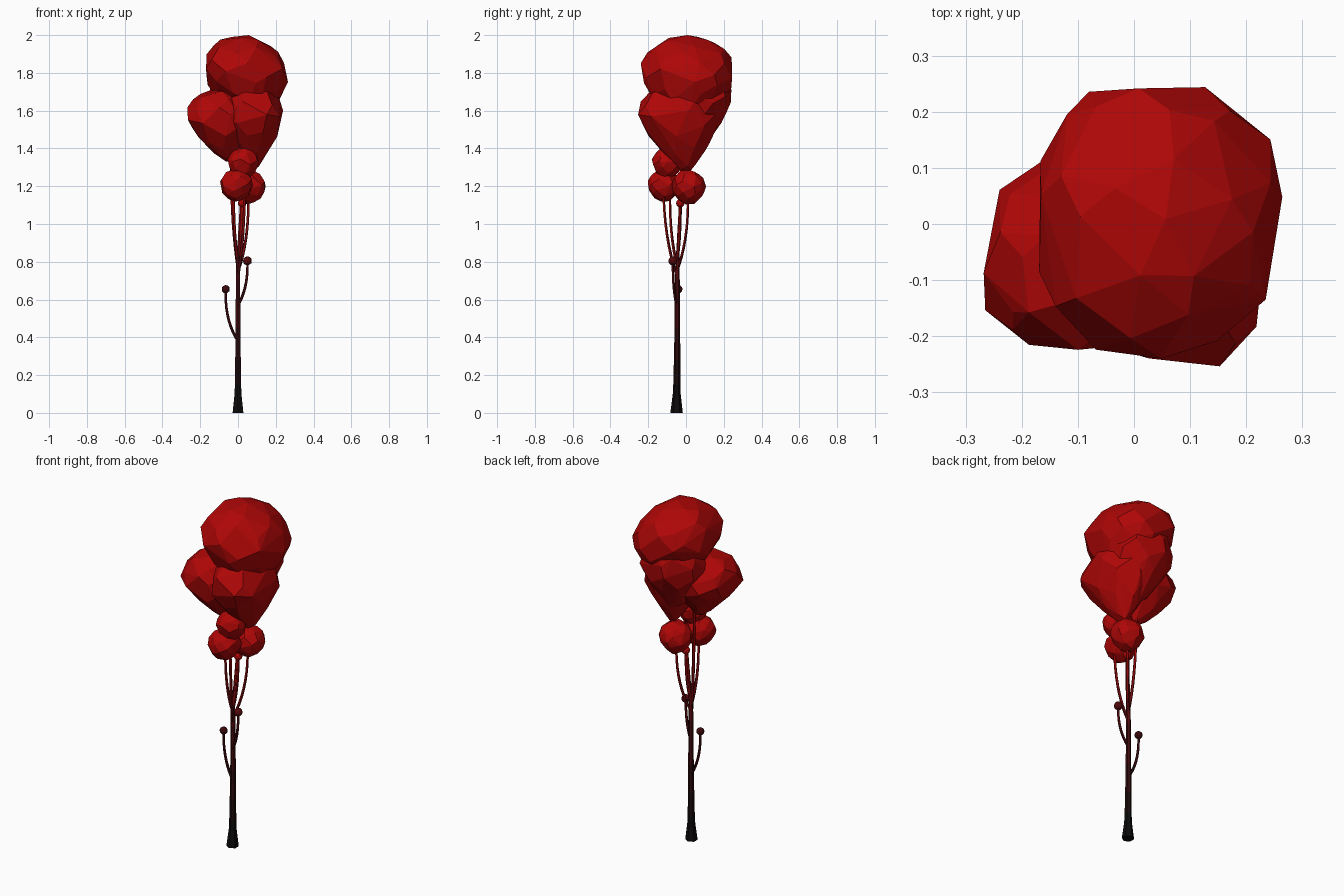
import bpy, bmesh, math, random
from mathutils import Vector

cube = bpy.data.objects.get("Cube")
if cube:
    bpy.data.objects.remove(cube)

# Colours run from charred black at the root to bright red at the crown
SHADES = [
    ("root black", 0.15, (0.004, 0.003, 0.003)),
    ("bark black", 0.28, (0.010, 0.003, 0.003)),
    ("bark brown", 0.45, (0.024, 0.003, 0.004)),
    ("dark maroon", 0.70, (0.050, 0.003, 0.004)),
    ("maroon", 0.83, (0.095, 0.003, 0.004)),
    ("deep red", 0.95, (0.19, 0.003, 0.004)),
    ("twig red", 1.08, (0.30, 0.003, 0.003)),
    ("crown red", 9.00, (0.43, 0.002, 0.002)),
]
MATS = []
for name, top, rgb in SHADES:
    m = bpy.data.materials.new(name)
    m.use_nodes = True
    m.diffuse_color = (*rgb, 1)
    bsdf = m.node_tree.nodes["Principled BSDF"]
    bsdf.inputs["Base Color"].default_value = (*rgb, 1)
    bsdf.inputs["Roughness"].default_value = 0.9
    MATS.append(m)


def finish(bm, name):
    """Turn a bmesh into an object, shading each face by its height."""
    bmesh.ops.recalc_face_normals(bm, faces=bm.faces)
    for f in bm.faces:
        z = f.calc_center_median().z
        f.material_index = next(i for i, s in enumerate(SHADES) if z < s[1])
    mesh = bpy.data.meshes.new(name)
    bm.to_mesh(mesh)
    bm.free()
    for m in MATS:
        mesh.materials.append(m)
    obj = bpy.data.objects.new(name, mesh)
    bpy.context.collection.objects.link(obj)
    return obj


def tube(name, points, radii, sides):
    """Loft horizontal rings along an upward path."""
    bm = bmesh.new()
    rings = []
    for p, r in zip(points, radii):
        rings.append([bm.verts.new(p + Vector((r * math.sin(a), r * math.cos(a), 0)))
                      for a in (math.tau * i / sides for i in range(sides))])
    for low, high in zip(rings, rings[1:]):
        for i in range(sides):
            j = (i + 1) % sides
            bm.faces.new((low[i], low[j], high[j], high[i]))
    bm.faces.new(rings[0])
    bm.faces.new(rings[-1])
    return finish(bm, name)


def branch(name, start, end, r0=0.009, r1=0.0065, steps=9):
    """A twig that swings outward, then climbs straight up to its tip."""
    a, c = Vector(start), Vector(end)
    b = Vector((c.x + (c.x - a.x) * 0.1, c.y + (c.y - a.y) * 0.1, a.z + (c.z - a.z) * 0.4))
    ts = [i / steps for i in range(steps + 1)]
    pts = [a * (1 - t) ** 2 + b * 2 * t * (1 - t) + c * t * t for t in ts]
    return tube(name, pts, [r0 + (r1 - r0) * t for t in ts], 5)


def blob(name, lo, hi, count, seed, apex, taper, boxy=1.0, lean=0.0):
    """Faceted hull filling the box lo..hi, its lower half narrowing to apex."""
    rng = random.Random(seed)
    lo, hi = Vector(lo), Vector(hi)
    pts = []
    for i in range(count):
        z = 1 - 2 * (i + 0.5) / count
        a = i * math.pi * (3 - math.sqrt(5)) + rng.uniform(-0.25, 0.25)
        r = math.sqrt(1 - z * z)
        v = Vector((r * math.cos(a), r * math.sin(a), z + rng.uniform(-0.06, 0.06)))
        v = v.normalized() * rng.uniform(0.97, 1.03)
        v.z = math.copysign(abs(v.z) ** boxy, v.z)
        pts.append(v)
    small = [min(p[k] for p in pts) for k in range(3)]
    large = [max(p[k] for p in pts) for k in range(3)]
    bm = bmesh.new()
    mid = (lo.z + hi.z) / 2 + 0.1 * taper * (hi.z - lo.z)
    for p in pts:
        q = Vector([lo[k] + (hi[k] - lo[k]) * (p[k] - small[k]) / (large[k] - small[k])
                    for k in range(3)])
        if q.z < mid:
            t = taper * (mid - q.z) / (mid - lo.z)
            q.x += (apex[0] - q.x) * t
            q.y += (apex[1] - q.y) * t
        q.x += lean * p.z
        bm.verts.new(q)
    bmesh.ops.convex_hull(bm, input=bm.verts)
    bmesh.ops.delete(bm, geom=[v for v in bm.verts if not v.link_faces], context='VERTS')
    # merge nearly coplanar triangles into broader facets
    bmesh.ops.dissolve_limit(bm, angle_limit=math.radians(7), verts=bm.verts, edges=bm.edges)
    return finish(bm, name)


# Trunk with flared foot
Y = -0.05
levels = [0, 0.05, 0.1, 0.15, 0.28, 0.36, 0.45, 0.57, 0.7, 0.76, 0.83, 0.89, 0.95, 1.02, 1.08, 1.3]
widths = [0.033, 0.027, 0.021, 0.019, 0.017, 0.016, 0.015, 0.014, 0.013, 0.012,
          0.009, 0.008, 0.008, 0.007, 0.007, 0.006]
trunk_path = [Vector((max(0, z - 0.8) * 0.05, Y + min(z, 0.4) * 0.01 + max(0, z - 0.8) * 0.05, z))
              for z in levels]
tube("trunk", trunk_path, widths, 6)

# Low twigs and their buds
buds = {
    "low": ((0, -0.045, 0.38), (-0.065, -0.04, 0.655), 0.022),
    "middle": ((0, Y, 0.57), (0.05, -0.07, 0.805), 0.024),
    "high": ((0, Y, 0.80), (0.022, -0.03, 1.11), 0.023),
}
for name, (start, end, r) in buds.items():
    branch(name + "_twig", start, end)
    bm = bmesh.new()
    bmesh.ops.create_icosphere(bm, subdivisions=2, radius=r)
    bmesh.ops.translate(bm, verts=bm.verts, vec=end)
    finish(bm, name + "_bud")

# Upper branches holding the foliage
tips = [(0.035, -0.12, 1.28), (0.055, 0.01, 1.17), (-0.036, -0.025, 1.40), (-0.022, -0.085, 1.17)]
for i, tip in enumerate(tips):
    branch(f"branch_{i + 1}", (0, Y, 0.73 + 0.02 * i), tip)

# Small round foliage balls
balls = [("upper_ball", (0.028, -0.098, 1.325), 0.083),
         ("front_ball", (-0.008, -0.115, 1.205), 0.087),
         ("back_ball", (0.055, 0.015, 1.195), 0.091)]
for i, (name, c, r) in enumerate(balls):
    c, half = Vector(c), Vector((r, r, r))
    blob(name, c - half, c + half, 42, 20 + i, c, 0.15)

# Large crown masses
blob("crown_right", (-0.09, -0.262, 1.28), (0.247, 0.18, 1.765), 60, 5, (0.075, 0.025), 0.68, 0.85)
blob("crown_left", (-0.27, -0.237, 1.33), (0.07, 0.13, 1.71), 60, 8, (-0.01, -0.05), 0.6, 0.9)
blob("crown_back", (-0.165, -0.08, 1.40), (0.21, 0.245, 1.88), 56, 14, (0.05, 0.04), 0.5)
blob("crown_top", (-0.185, -0.24, 1.56), (0.272, 0.26, 2.0), 64, 11, (0.06, 0.05), 0.3, 0.85, -0.03)
